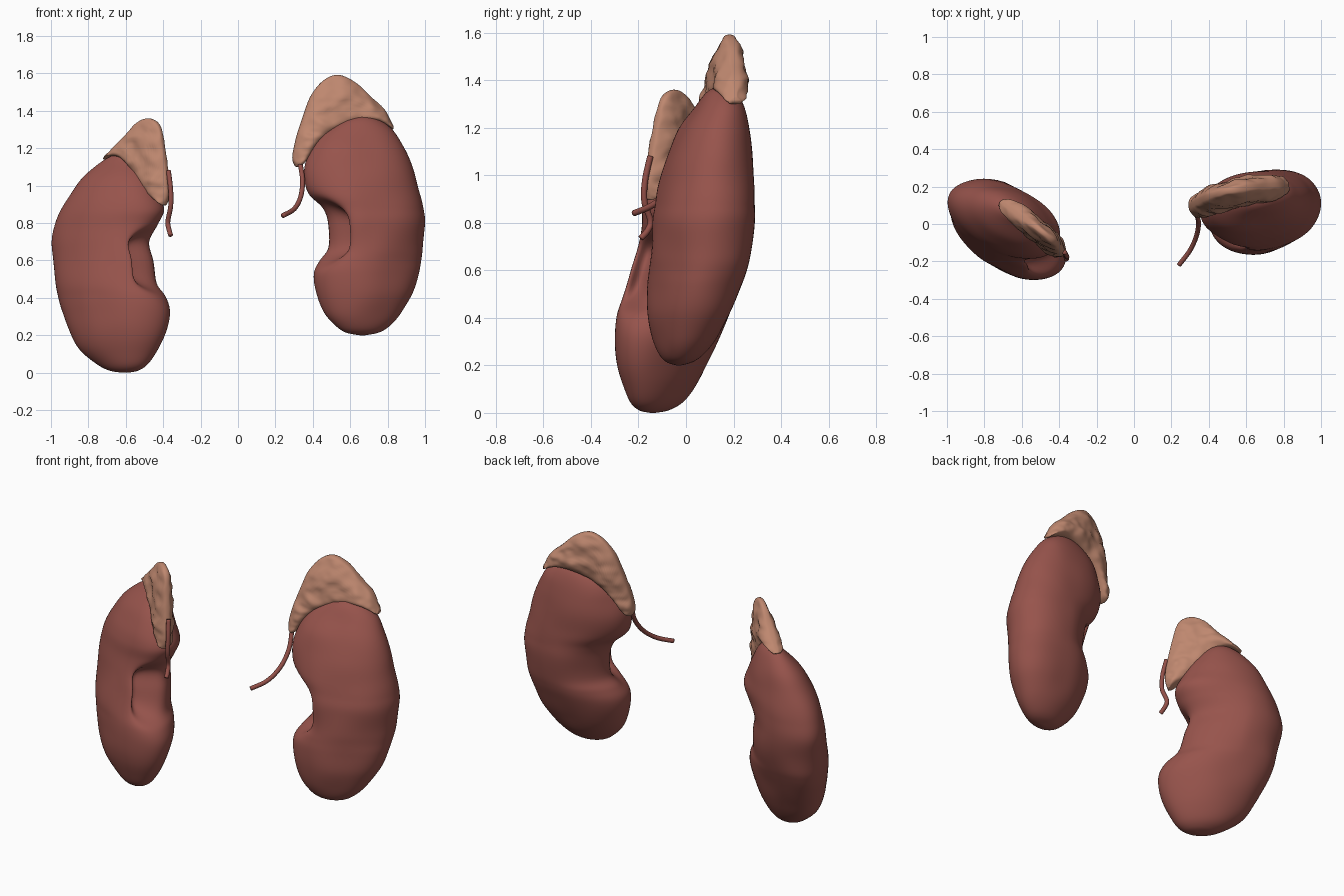
import bpy, bmesh, math
from mathutils import Vector, noise


def material(name, rgb):
    m = bpy.data.materials.new(name)
    m.diffuse_color = (*rgb, 1)
    return m


KIDNEY = material("kidney red brown", (0.31, 0.088, 0.072))
GLAND = material("gland tan", (0.52, 0.245, 0.16))
VESSEL = material("vessel red", (0.29, 0.08, 0.065))


def smooth_rows(rows, n):
    """Catmull-Rom interpolation of tuples."""
    out = []
    for i in range(len(rows) - 1):
        a, b, c, d = (rows[max(i - 1, 0)], rows[i], rows[i + 1],
                      rows[min(i + 2, len(rows) - 1)])
        for k in range(n):
            t = k / n
            out.append(tuple(0.5 * (2 * q + (r - p) * t + (2 * p - 5 * q + 4 * r - s) * t * t
                                    + (3 * q - p - 3 * r + s) * t ** 3)
                             for p, q, r, s in zip(a, b, c, d)))
    out.append(tuple(rows[-1]))
    return out


def loft(name, rings, mat):
    """Skin a list of equal rings and close both ends."""
    bm = bmesh.new()
    vs = [[bm.verts.new(p) for p in ring] for ring in rings]
    n = len(vs[0])
    for a, b in zip(vs, vs[1:]):
        for i in range(n):
            j = (i + 1) % n
            bm.faces.new((a[i], a[j], b[j], b[i]))
    bm.faces.new(vs[0])
    bm.faces.new(vs[-1])
    bmesh.ops.recalc_face_normals(bm, faces=bm.faces)
    for f in bm.faces:
        f.smooth = True
    me = bpy.data.meshes.new(name)
    bm.to_mesh(me)
    bm.free()
    me.materials.append(mat)
    ob = bpy.data.objects.new(name, me)
    bpy.context.collection.objects.link(ob)
    return ob


def kidney(name, rows, m, phi, zc, half, amp):
    """rows: z, x min, x max, y min, y max.  m: medial direction in x."""
    rings = []
    for z, x0, x1, y0, y1 in smooth_rows(rows, 6):
        cy, hy = (y0 + y1) / 2, (y1 - y0) / 2
        w = math.exp(-((z - zc) / half) ** 4)
        # lateral half stays full where the medial side is notched
        lat = (x1 - x0) / 2 + 0.04 * math.exp(-((z - zc) / (half * 1.2)) ** 2)
        lat = min(lat, (x1 - x0) * 0.6)
        med = x1 - x0 - lat
        cx = x0 + lat if m > 0 else x1 - lat
        ring = []
        for i in range(72):
            t = 2 * math.pi * i / 72 - math.pi
            c = math.cos(t)
            dent = amp * w * math.exp(-((t + 0.5) / 0.36) ** 2)
            x = cx + m * ((med if c > 0 else lat) * c - dent)
            y = cy + hy * math.sin(t + phi) + 0.12 * dent
            b = 0.01 * noise.noise(Vector((x, y, z)) * 5) * min(1, lat / 0.2)
            ring.append((x + b * c * m, y + b * math.sin(t), z))
        rings.append(ring)
    return loft(name, rings, KIDNEY)


def gland(name, stations, line, half, lean):
    """stations: inner x, inner z, outer x, outer z; line: x0, y0, slope in plan."""
    x0, y0, k = line
    nrm = Vector((-k, 1, 0)).normalized()
    rows = smooth_rows(stations, 8)
    rings = []
    for s, (ix, iz, ox, oz) in enumerate(rows):
        u = 2 * s / (len(rows) - 1) - 1
        h = half * max(0.35, (1 - u ** 4) ** 0.5)
        # sink the base slightly into the kidney
        sink = 0.16 * (1 - u * u)
        ix, iz = ix - (ox - ix) * sink, iz - (oz - iz) * sink
        ring = []
        for i in range(48):
            a = 2 * math.pi * i / 48
            f = 0.5 - 0.5 * math.cos(a)
            sn = math.sin(a)
            side = math.copysign(abs(sn) ** 0.6, sn) * h * (1.3 - 0.75 * f)
            x, z = ix + (ox - ix) * f, iz + (oz - iz) * f
            p = Vector((x, y0 + k * (x - x0) + lean * (z - stations[0][1]), z)) + nrm * side
            # shallow wrinkles on the gland faces
            q = Vector((p.x * 9, p.y * 9, p.z * 16))
            p += nrm * sn * (0.016 * noise.noise(q) + 0.008 * noise.noise(q * 2.1))
            ring.append(p)
        rings.append(ring)
    return loft(name, rings, GLAND)


def vessel(name, pts, r=0.013):
    path = [Vector(p) for p in smooth_rows(pts, 6)]
    rings = []
    for i, p in enumerate(path):
        d = (path[min(i + 1, len(path) - 1)] - path[max(i - 1, 0)]).normalized()
        a = d.cross(Vector((1, 0, 0))).normalized()
        b = d.cross(a)
        rings.append([p + r * (math.cos(t * math.pi / 6) * a + math.sin(t * math.pi / 6) * b)
                      for t in range(12)])
    return loft(name, rings, VESSEL)


# Kidney on the +x side
kidney("kidney_right", [
    (0.20, 0.65, 0.68, -0.04, -0.02),
    (0.215, 0.575, 0.755, -0.085, 0.03),
    (0.25, 0.52, 0.81, -0.115, 0.075),
    (0.32, 0.455, 0.87, -0.14, 0.13),
    (0.42, 0.42, 0.93, -0.16, 0.19),
    (0.53, 0.41, 0.965, -0.16, 0.235),
    (0.60, 0.435, 0.98, -0.155, 0.26),
    (0.67, 0.475, 0.99, -0.15, 0.275),
    (0.80, 0.475, 1.0, -0.145, 0.29),
    (0.88, 0.445, 0.987, -0.13, 0.29),
    (0.96, 0.375, 0.97, -0.115, 0.29),
    (1.08, 0.355, 0.94, -0.08, 0.285),
    (1.19, 0.39, 0.895, -0.035, 0.27),
    (1.28, 0.455, 0.84, 0.03, 0.25),
    (1.34, 0.54, 0.775, 0.075, 0.22),
    (1.365, 0.61, 0.72, 0.11, 0.18),
    (1.37, 0.655, 0.67, 0.14, 0.15)], -1, -0.17, 0.75, 0.15, 0.12)

# Kidney on the -x side
kidney("kidney_left", [
    (0.0, -0.62, -0.59, -0.15, -0.13),
    (0.012, -0.69, -0.53, -0.20, -0.07),
    (0.05, -0.76, -0.475, -0.24, -0.01),
    (0.13, -0.85, -0.42, -0.27, 0.05),
    (0.23, -0.905, -0.38, -0.29, 0.10),
    (0.33, -0.94, -0.362, -0.293, 0.145),
    (0.41, -0.96, -0.385, -0.287, 0.18),
    (0.48, -0.975, -0.43, -0.27, 0.205),
    (0.60, -0.99, -0.445, -0.235, 0.23),
    (0.70, -0.997, -0.465, -0.205, 0.24),
    (0.79, -0.98, -0.43, -0.185, 0.235),
    (0.87, -0.95, -0.395, -0.18, 0.225),
    (0.95, -0.90, -0.425, -0.155, 0.205),
    (1.04, -0.83, -0.475, -0.10, 0.175),
    (1.12, -0.74, -0.53, -0.02, 0.13),
    (1.16, -0.675, -0.575, 0.02, 0.09),
    (1.17, -0.63, -0.615, 0.05, 0.06)], 1, -0.42, 0.60, 0.145, 0.12)

# Cap-shaped glands on the upper poles
gland("gland_right", [
    (0.315, 1.10, 0.305, 1.105), (0.345, 1.12, 0.292, 1.15), (0.375, 1.175, 0.31, 1.25),
    (0.415, 1.24, 0.345, 1.36), (0.465, 1.295, 0.39, 1.48), (0.54, 1.345, 0.46, 1.565),
    (0.61, 1.365, 0.54, 1.592), (0.68, 1.365, 0.63, 1.55), (0.74, 1.35, 0.71, 1.475),
    (0.79, 1.325, 0.78, 1.41), (0.825, 1.30, 0.828, 1.325)], (0.30, 0.085, 0.19), 0.073, 0.11)
gland("gland_left", [
    (-0.705, 1.14, -0.715, 1.15), (-0.665, 1.16, -0.665, 1.20), (-0.61, 1.16, -0.60, 1.265),
    (-0.565, 1.135, -0.54, 1.335), (-0.53, 1.10, -0.475, 1.36), (-0.505, 1.06, -0.42, 1.32),
    (-0.48, 1.01, -0.395, 1.20), (-0.45, 0.96, -0.377, 1.06), (-0.42, 0.92, -0.372, 0.96),
    (-0.395, 0.895, -0.385, 0.90)], (-0.69, 0.10, -0.79), 0.056, 0.07)

# Thin vessels hanging from the glands
vessel("vessel_right", [(0.33, 0.06, 1.13), (0.345, 0.01, 1.03), (0.335, -0.06, 0.94),
                        (0.30, -0.14, 0.875), (0.24, -0.22, 0.84)])
vessel("vessel_left", [(-0.372, -0.15, 1.08), (-0.36, -0.172, 0.98), (-0.36, -0.175, 0.89),
                       (-0.375, -0.15, 0.81), (-0.37, -0.16, 0.77), (-0.36, -0.19, 0.735)])
